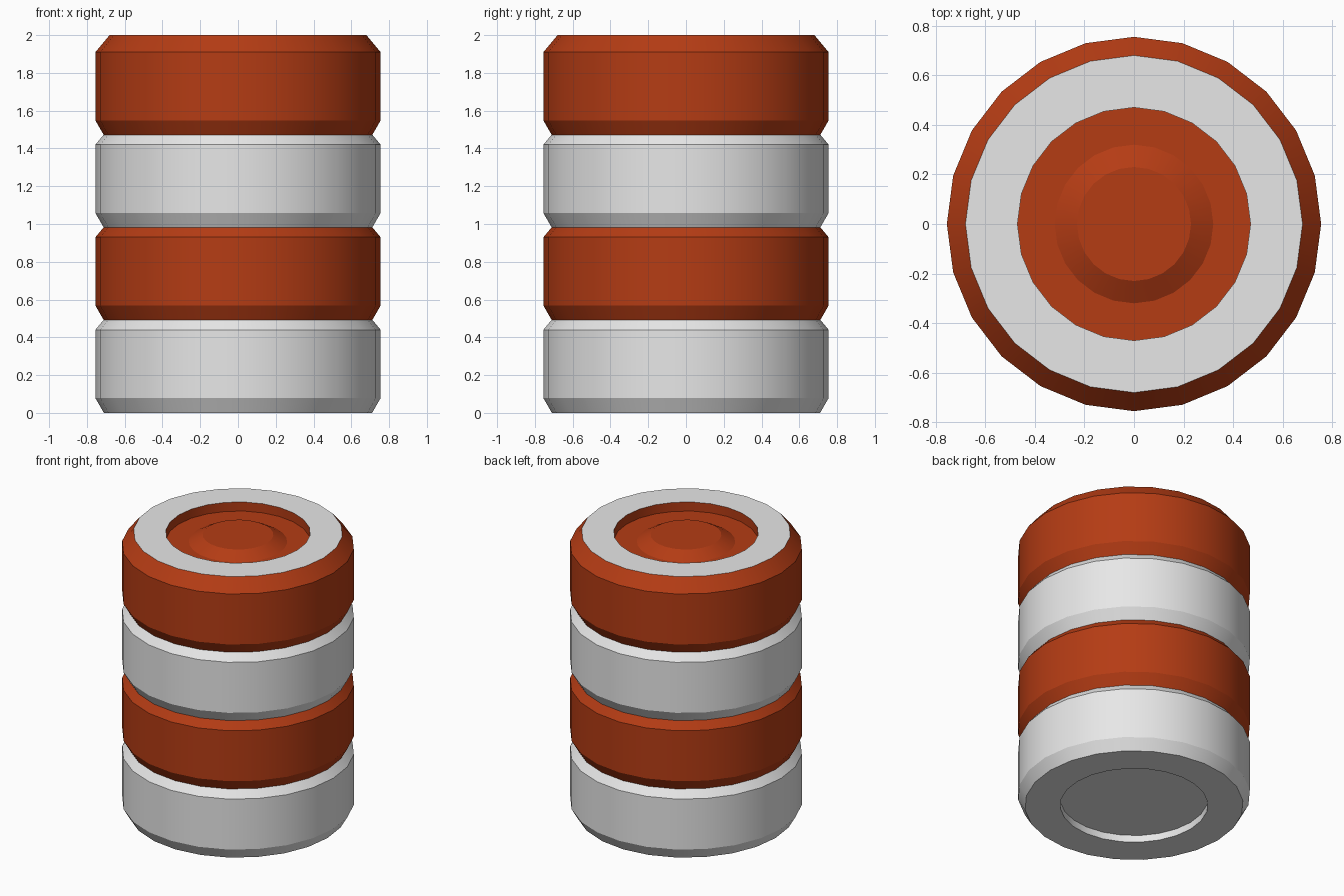
import bpy, bmesh
from math import radians, pi, cos, sin

old = bpy.data.objects.get("Cube")
if old:
    bpy.data.objects.remove(old, do_unlink=True)

SIDES = 24
PITCH = 0.49


def make_material(name, colour):
    mat = bpy.data.materials.new(name)
    mat.use_nodes = True
    mat.diffuse_color = colour
    mat.node_tree.nodes["Principled BSDF"].inputs["Base Color"].default_value = colour
    return mat


orange = make_material("burnt orange", (0.46, 0.045, 0.007, 1))
grey = make_material("pale grey", (0.8, 0.8, 0.8, 1))

# Tyre cross-section (radius, height): recessed base, bevelled tread, dished top with hub
TYRE = [(0, 0.05), (0.48, 0.05), (0.48, 0), (0.71, 0), (0.755, 0.078),
        (0.755, 0.44), (0.68, 0.53), (0.47, 0.53), (0.47, 0.465),
        (0.32, 0.465), (0.23, 0.515), (0, 0.515)]


def lathe(name, profile, z, mats):
    bm = bmesh.new()
    rings = []
    for r, h in profile:
        count = SIDES if r else 1
        rings.append([bm.verts.new((r * cos(2 * pi * i / SIDES), r * sin(2 * pi * i / SIDES), z + h))
                      for i in range(count)])
    for a, b in zip(rings, rings[1:]):
        for i in range(SIDES):
            j = (i + 1) % SIDES
            if len(a) == 1:
                bm.faces.new((a[0], b[j], b[i]))
            elif len(b) == 1:
                bm.faces.new((a[i], a[j], b[0]))
            else:
                bm.faces.new((a[i], a[j], b[j], b[i]))
    bmesh.ops.recalc_face_normals(bm, faces=bm.faces)
    # Flat sidewall at the very top takes the pale colour
    for f in bm.faces:
        if all(abs(v.co.z - z - 0.53) < 0.001 for v in f.verts):
            f.material_index = 1
    mesh = bpy.data.meshes.new(name)
    bm.to_mesh(mesh)
    bm.free()
    for m in mats:
        mesh.materials.append(m)
    obj = bpy.data.objects.new(name, mesh)
    bpy.context.collection.objects.link(obj)
    bpy.ops.object.select_all(action="DESELECT")
    obj.select_set(True)
    bpy.context.view_layer.objects.active = obj
    bpy.ops.object.shade_smooth_by_angle(angle=radians(20))


# Four stacked tyres in alternating colours, each nested slightly into the one below
for n, level in enumerate(("bottom", "lower", "upper", "top")):
    lathe(level + "_tyre", TYRE, n * PITCH, (orange if n % 2 else grey, grey))
